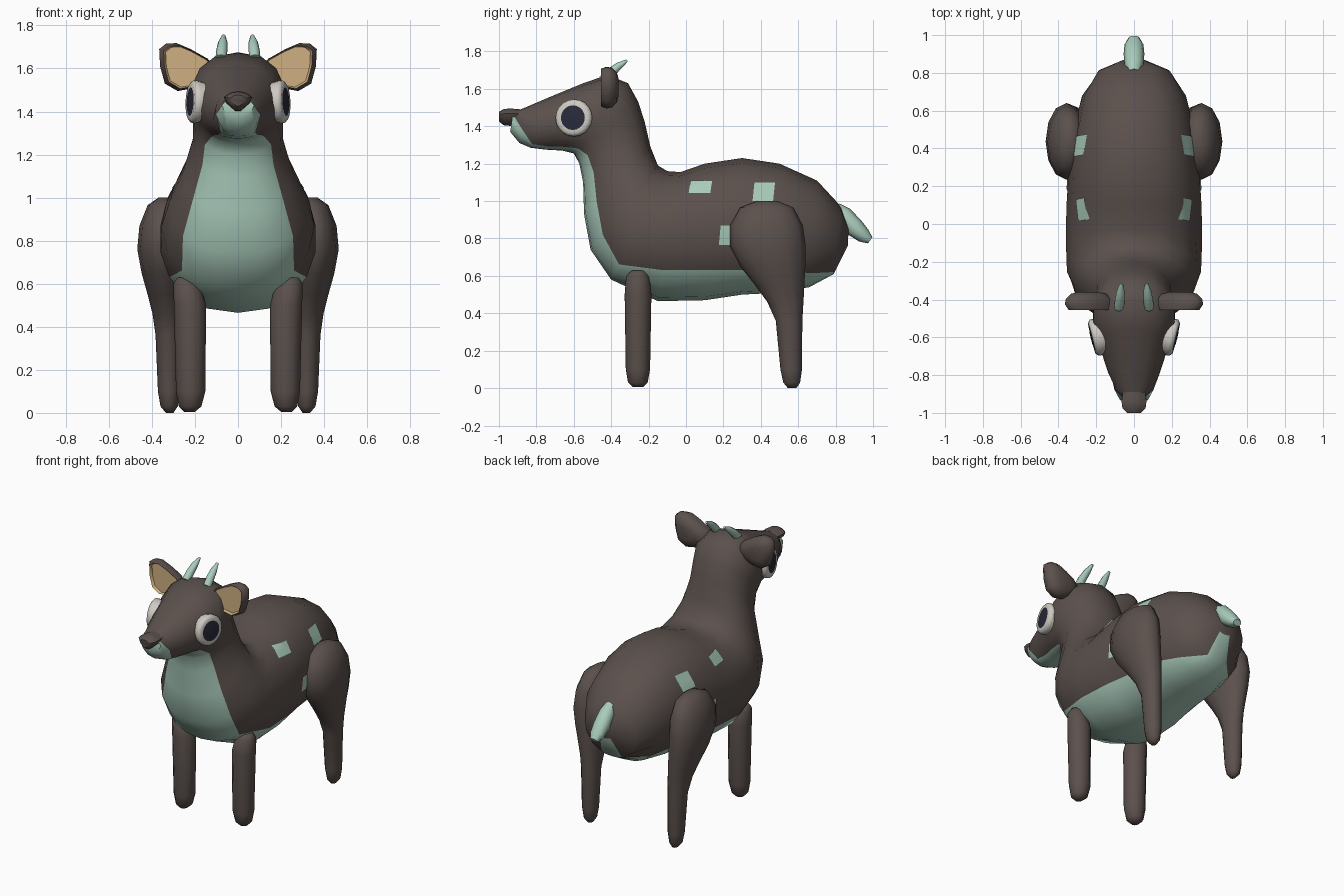
import bpy, bmesh, math
from mathutils import Vector
from mathutils.bvhtree import BVHTree

if "Cube" in bpy.data.objects:
    bpy.data.objects.remove(bpy.data.objects["Cube"])


def material(name, rgb):
    m = bpy.data.materials.new(name)
    m.diffuse_color = (*rgb, 1)
    m.use_nodes = True
    m.node_tree.nodes["Principled BSDF"].inputs["Base Color"].default_value = m.diffuse_color
    return m


BROWN = material("dark brown", (0.105, 0.082, 0.074))
GREEN = material("pale green", (0.40, 0.60, 0.50))
TAN = material("tan", (0.62, 0.43, 0.22))
WHITE = material("off white", (0.62, 0.59, 0.54))
NAVY = material("dark navy", (0.022, 0.023, 0.042))


def finish(name, bm, mats, mirror=False, angle=50):
    bmesh.ops.recalc_face_normals(bm, faces=bm.faces)
    me = bpy.data.meshes.new(name)
    bm.to_mesh(me)
    bm.free()
    ob = bpy.data.objects.new(name, me)
    bpy.context.collection.objects.link(ob)
    for m in mats:
        me.materials.append(m)
    bpy.ops.object.select_all(action='DESELECT')
    ob.select_set(True)
    bpy.context.view_layer.objects.active = ob
    bpy.ops.object.shade_smooth_by_angle(angle=math.radians(angle))
    if mirror:
        ob.modifiers.new("mirror", 'MIRROR')
    return ob


def loft(rings, paint=lambda i, j: 0, cap_mats=(0, 0)):
    """Skin closed rings; paint(ring, side) gives the material index."""
    bm = bmesh.new()
    vs = [[bm.verts.new(p) for p in r] for r in rings]
    n = len(vs[0])
    for i in range(len(vs) - 1):
        for j in range(n):
            k = (j + 1) % n
            f = bm.faces.new((vs[i][j], vs[i][k], vs[i + 1][k], vs[i + 1][j]))
            f.material_index = paint(i, j)
    for ring, m in ((vs[0], cap_mats[0]), (vs[-1], cap_mats[1])):
        bm.faces.new(ring).material_index = m
    return bm


def circle(n):
    return [(math.cos(math.tau * i / n), math.sin(math.tau * i / n)) for i in range(n)]


# body, neck and head in one skin: top y,z, bottom y,z, half width, colour border
SECTIONS = [
    (.87, .86, .865, .76, .06, .90), (.83, .97, .79, .61, .19, .97),
    (.70, 1.11, .66, .54, .275, .87), (.50, 1.20, .50, .51, .32, .82),
    (.30, 1.23, .30, .50, .345, .82), (.10, 1.20, .10, .47, .36, .78),
    (-.03, 1.155, -.15, .465, .365, .76), (-.10, 1.16, -.40, .58, .355, .86),
    (-.15, 1.19, -.51, .74, .32, .82), (-.19, 1.29, -.545, .93, .255, .81),
    (-.22, 1.42, -.55, 1.10, .21, .83), (-.255, 1.53, -.57, 1.20, .21, .86),
    (-.31, 1.63, -.60, 1.255, .22, .93), (-.42, 1.675, -.66, 1.27, .22, .95),
    (-.55, 1.63, -.75, 1.275, .178, .95), (-.72, 1.56, -.83, 1.285, .14, .93),
    (-.86, 1.50, -.89, 1.31, .105, .60), (-.925, 1.475, -.94, 1.37, .075, .08)]
UP, LOW = 6, 3


def body_ring(ty, tz, by, bz, w, border):
    a = math.acos(1 - 2 * border)
    angles = [a * i / UP for i in range(UP)]
    angles += [a + (math.pi - a) * i / LOW for i in range(LOW + 1)]
    half = []
    for t in angles:
        h = (1 - math.cos(t)) / 2
        half.append((w * max(math.sin(t), 0) ** .85, ty + (by - ty) * h, tz + (bz - tz) * h))
    return half + [(-x, y, z) for x, y, z in half[-2:0:-1]]


body_bm = loft([body_ring(*s) for s in SECTIONS],
               lambda i, j: int(UP <= j < UP + 2 * LOW), (0, 1))
bmesh.ops.recalc_face_normals(body_bm, faces=body_bm.faces)
surface = BVHTree.FromBMesh(body_bm)
finish("body", body_bm, [BROWN, GREEN])

# flank spots: thin plates laid on the body surface
bm = bmesh.new()
for y0, y1, z0, z1 in ((.02, .135, 1.04, 1.105), (.36, .47, 1.0, 1.095), (.18, .26, .765, .87)):
    n = 5
    grid = []
    for a in range(n):
        row = []
        for b in range(n):
            u, v = a / (n - 1), b / (n - 1)
            y = y0 + (y1 - y0) * u + .01 * (v - .5)
            z = z0 + (z1 - z0) * v
            hit, nor, _, _ = surface.ray_cast(Vector((2, y, z)), Vector((-1, 0, 0)))
            row.append(bm.verts.new(hit + nor * .006))
        grid.append(row)
    for a in range(n - 1):
        for b in range(n - 1):
            bm.faces.new((grid[a][b], grid[a + 1][b], grid[a + 1][b + 1], grid[a][b + 1]))
finish("flank_spots", bm, [GREEN], True)


# legs: stacked oval slices z, y range, x range
def leg(name, slices):
    rings = [[((x0 + x1) / 2 + c * (x1 - x0) / 2, (y0 + y1) / 2 + s * (y1 - y0) / 2, z)
              for c, s in circle(12)] for z, y0, y1, x0, x1 in slices]
    finish(name, loft(rings), [BROWN], True, 60)


leg("hind_legs", [
    (1.0, .38, .49, .31, .37), (.965, .29, .575, .27, .42), (.87, .235, .625, .25, .458),
    (.76, .235, .64, .25, .468), (.65, .29, .638, .25, .448), (.55, .37, .633, .255, .42),
    (.46, .435, .628, .26, .397), (.36, .48, .622, .265, .383), (.10, .505, .62, .27, .372),
    (.03, .52, .61, .28, .36), (0, .545, .59, .30, .335)])
leg("front_legs", [
    (.63, -.29, -.22, .22, .28), (.60, -.32, -.195, .175, .30), (.50, -.328, -.185, .148, .298),
    (.10, -.322, -.192, .152, .288), (.03, -.31, -.205, .17, .275), (.005, -.285, -.23, .20, .25)])


# tail and horns: oval tubes along a path of y,z points
def tube(name, x, path, mirror):
    rings = []
    for i, (dx, y, z, rx, r) in enumerate(path):
        a, b = path[max(i - 1, 0)], path[min(i + 1, len(path) - 1)]
        t = Vector((0, b[1] - a[1], b[2] - a[2])).normalized()
        side = Vector((0, -t.z, t.y))
        rings.append([Vector((x + dx + c * rx, y, z)) + side * s * r for c, s in circle(8)])
    finish(name, loft(rings), [GREEN], mirror, 60)


tube("tail", 0, [(0, .80, .965, .035, .03), (0, .84, .925, .05, .05), (0, .90, .86, .055, .052),
                 (0, .95, .815, .05, .04), (0, .985, .79, .03, .02)], False)
tube("horns", .075, [(.004, -.44, 1.645, .026, .03), (0, -.405, 1.685, .026, .026),
                     (-.004, -.36, 1.722, .022, .02), (-.008, -.315, 1.752, .009, .007)], True)

# ears: outline in x,z, lofted front to back with a tan front
EAR = [(.10, 1.59), (.14, 1.645), (.22, 1.69), (.285, 1.718), (.335, 1.715), (.366, 1.69),
       (.362, 1.61), (.34, 1.53), (.28, 1.495), (.20, 1.51), (.13, 1.54)]
CX, CZ = .255, 1.61


def ear_ring(y, k, dx=0):
    return [(CX + dx + (x - CX) * k, y, CZ + (z - CZ) * k) for x, z in EAR]


bm = loft([ear_ring(-.438, .84, -.012), ear_ring(-.455, .90, -.009), ear_ring(-.425, 1),
           ear_ring(-.395, .95), ear_ring(-.37, .72), ear_ring(-.36, .4)],
          lambda i, j: int(i == 0), (1, 0))
finish("ears", bm, [BROWN, TAN], True)

# eyes: shallow domes turned to follow the cheeks
tilt = math.radians(14)
normal = Vector((math.cos(tilt), -math.sin(tilt), .04)).normalized()
across = Vector((math.sin(tilt), math.cos(tilt), 0))
up = normal.cross(across)
centre = Vector((.202, -.60, 1.445))
rings = [[centre + normal * d + (across * c + up * s) * r for c, s in circle(20)]
         for r, d in ((.09, -.05), (.10, -.005), (.098, .01), (.084, .022),
                      (.066, .021), (.035, .026), (.01, .027))]
finish("eyes", loft(rings, lambda i, j: int(i >= 4), (0, 1)), [WHITE, NAVY], True)

# nose: rounded downward triangle
NOSE = [(-.035, 1.488), (0, 1.495), (.035, 1.488), (.066, 1.468), (.055, 1.44),
        (.012, 1.402), (-.012, 1.402), (-.055, 1.44), (-.066, 1.468)]
rings = [[(x * k, y, 1.455 + (z - 1.455) * k) for x, z in NOSE]
         for y, k in ((-.89, .9), (-.94, 1), (-.975, .93), (-1.0, .55))]
finish("nose", loft(rings), [BROWN])
